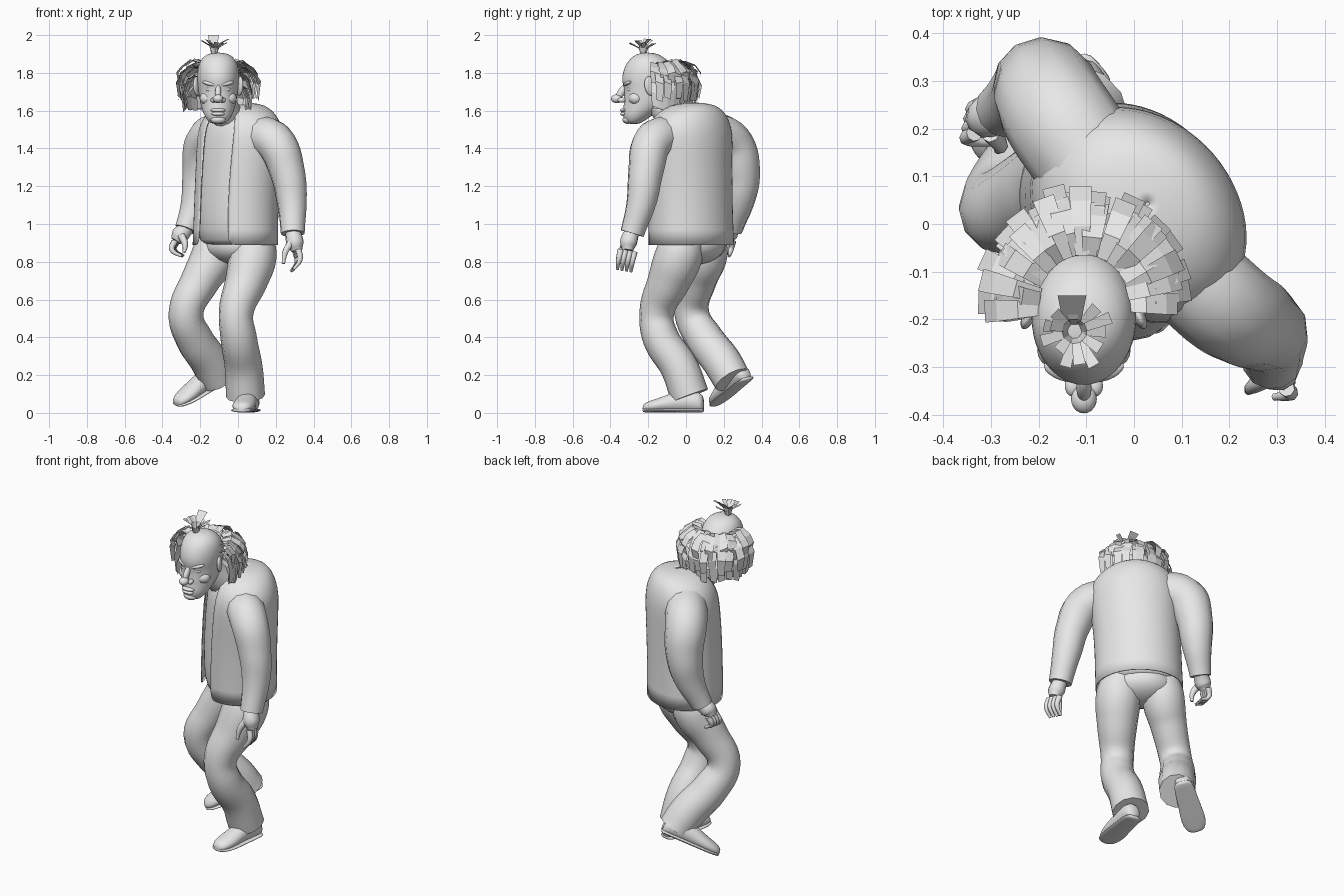
import bpy, bmesh, math, random
from mathutils import Vector, Matrix, Euler

random.seed(4)
if "Cube" in bpy.data.objects:
    bpy.data.objects.remove(bpy.data.objects["Cube"])

grey = bpy.data.materials.new("plain_grey")
grey.use_nodes = True
grey.diffuse_color = (0.8, 0.8, 0.8, 1)
grey.node_tree.nodes["Principled BSDF"].inputs["Base Color"].default_value = (0.8, 0.8, 0.8, 1)


def finish(name, bm, smooth=True, subdivide=0):
    bmesh.ops.recalc_face_normals(bm, faces=bm.faces)
    for face in bm.faces:
        face.smooth = smooth
    mesh = bpy.data.meshes.new(name)
    bm.to_mesh(mesh)
    bm.free()
    mesh.materials.append(grey)
    obj = bpy.data.objects.new(name, mesh)
    bpy.context.collection.objects.link(obj)
    if subdivide:
        obj.modifiers.new("smooth", 'SUBSURF').levels = subdivide
        obj.modifiers["smooth"].render_levels = subdivide
    return obj


def ball(name, loc, size, rot=(0, 0, 0)):
    bm = bmesh.new()
    m = Matrix.LocRotScale(Vector(loc), Euler([math.radians(r) for r in rot]), Vector(size))
    bmesh.ops.create_uvsphere(bm, u_segments=20, v_segments=12, radius=1, matrix=m)
    return finish(name, bm)


def loft(name, rings, closed=True, cap=True):
    bm = bmesh.new()
    loops = [[bm.verts.new(p) for p in ring] for ring in rings]
    n = len(loops[0])
    for a, b in zip(loops, loops[1:]):
        for i in range(n if closed else n - 1):
            j = (i + 1) % n
            bm.faces.new((a[i], a[j], b[j], b[i]))
    if cap:
        bm.faces.new(loops[0])
        bm.faces.new(loops[-1])
    return finish(name, bm, subdivide=1)


def tube(name, points, sides=4):
    """Round limb through points given as x, y, z, radius."""
    curve = bpy.data.curves.new(name, 'CURVE')
    curve.dimensions = '3D'
    curve.bevel_depth = 1
    curve.bevel_resolution = sides
    curve.resolution_u = 6
    curve.use_fill_caps = True
    spline = curve.splines.new('BEZIER')
    spline.radius_interpolation = 'CARDINAL'
    spline.bezier_points.add(len(points) - 1)
    for bp, (x, y, z, r) in zip(spline.bezier_points, points):
        bp.co, bp.radius = (x, y, z), r
        bp.handle_left_type = bp.handle_right_type = 'AUTO'
    curve.materials.append(grey)
    obj = bpy.data.objects.new(name, curve)
    bpy.context.collection.objects.link(obj)
    bpy.ops.object.select_all(action='DESELECT')
    obj.select_set(True)
    bpy.context.view_layer.objects.active = obj
    bpy.ops.object.convert(target='MESH')
    bpy.ops.object.shade_smooth_by_angle(angle=math.radians(50))


# Torso is turned: u runs across the shoulders, f runs forward
def turned(u, f, z):
    k = math.sqrt(0.5)
    return Vector(((u - f) * k, -(u + f) * k, z))


# Height, half width, half depth, sideways shift, forward shift
torso = [(0.89, .24, .208, -.03, -.01), (1.05, .237, .205, -.025, -.01),
         (1.2, .237, .205, -.02, -.012), (1.36, .243, .203, -.01, -.017),
         (1.47, .25, .2, -.005, -.022), (1.54, .232, .185, -.005, -.025),
         (1.595, .185, .155, -.01, -.033), (1.628, .12, .11, -.01, -.045),
         (1.638, .05, .05, -.01, -.05), (1.64, .004, .004, -.01, -.05)]


def torso_rings(start, end, count, scale):
    rings = []
    for z, w, d, side, shift in torso:
        angles = [math.radians(start + (end - start) * i / count) for i in range(count + 1)]
        rings.append([turned(side + w * scale * math.sin(t), shift + d * scale * math.cos(t), z)
                      for t in angles])
    return rings


jacket = loft("jacket", torso_rings(30, 342, 28, 1), closed=False, cap=False)
shell = jacket.modifiers.new("cloth", 'SOLIDIFY')
shell.thickness = 0.006
shell.offset = 0
shirt = torso_rings(0, 348, 29, 0.95)
centre = sum(shirt[0], Vector()) / len(shirt[0])
loft("shirt", [[centre.lerp(p, k) for p in shirt[0]] for k in (.1, .6, .92)] + shirt[1:])
ball("pelvis", (-.015, .04, .885), (.185, .15, .1), (0, 0, -45))

# Sleeves and trouser legs
tube("left_sleeve", [(.09, -.08, 1.475, .105), (.195, -.175, 1.432, .106), (.26, -.212, 1.28, .094),
                     (.285, -.235, 1.12, .08), (.29, -.285, .95, .064)])
tube("right_sleeve", [(-.08, .11, 1.49, .115), (-.165, .235, 1.43, .116), (-.19, .288, 1.28, .104),
                      (-.215, .28, 1.13, .086), (-.275, .24, .97, .06)])
tube("left_trouser_leg", [(.08, 0, .95, .1), (.08, -.035, .84, .125), (.045, -.09, .7, .113),
                          (-.01, -.155, .53, .092), (.003, -.135, .4, .096),
                          (.03, -.035, .24, .1), (.04, .02, .09, .103)])
tube("right_trouser_leg", [(-.11, .11, .95, .1), (-.125, .1, .84, .12), (-.2, .06, .7, .103),
                           (-.275, .03, .53, .092), (-.23, .1, .39, .1),
                           (-.15, .19, .27, .103), (-.105, .245, .175, .1)])


# Hands: palm, four fingers stepped along the knuckles, thumb
def hand(side, wrist, palm, knuckle, step, joint, tip, thumb):
    base, step = Vector(knuckle), Vector(step)
    tube(side + "_palm", [(*wrist, .04), (*palm, .046), (*(base + step * 1.5), .03)], 3)
    for i in range(4):
        start = base + step * i
        path = [start, start + Vector(joint), start + Vector(tip)]
        tube(f"{side}_finger_{i + 1}", [(*p, r) for p, r in zip(path, (.017, .014, .008))], 2)
    tube(side + "_thumb", [(*p, r) for p, r in zip(thumb, (.02, .016, .009))], 2)


hand("left", (.29, -.285, .96), (.302, -.305, .9), (.32, -.345, .865), (-.005, .024, -.004),
     (.008, -.012, -.055), (-.025, -.018, -.105),
     [(.285, -.32, .91), (.25, -.34, .85), (.24, -.35, .79)])
hand("right", (-.27, .245, .98), (-.308, .225, .94), (-.335, .19, .91), (.004, .02, 0),
     (-.015, -.012, -.045), (.035, -.02, -.08),
     [(-.3, .19, .94), (-.28, .165, .89), (-.285, .155, .85)])


# Shoes: upper and sole lofted from heel to toe
def shoe(side, heel, toe, up):
    heel, toe = Vector(heel), Vector(toe)
    forward = (toe - heel).normalized()
    across = forward.cross(Vector(up)).normalized()
    up = across.cross(forward)
    length = (toe - heel).length
    stations = [(0, .03, .08), (.06, .048, .11), (.3, .052, .125), (.52, .056, .105),
                (.75, .064, .075), (.92, .052, .06), (1, .026, .04)]
    for part, extra, flat in (("upper", 0, 0), ("sole", .007, .024)):
        rings = []
        for s, w, h in stations:
            h = flat or h
            ring = []
            for i in range(16):
                a = math.tau * i / 16
                ring.append(heel + forward * s * length + across * (w + extra) * math.cos(a)
                            + up * h * (.5 + .5 * math.sin(a)))
            rings.append(ring)
        loft(f"{side}_shoe_{part}", rings)


shoe("left", (.075, .095, .002), (.015, -.23, .002), (0, 0, 1))
shoe("right", (-.065, .335, .175), (-.325, .155, .03), (-.3, -.45, .8))

# Neck and head
tube("neck", [(-.02, 0, 1.52, .09), (-.065, -.09, 1.59, .082), (-.105, -.17, 1.69, .075)])
cx = -.105
skull = [(1.528, -.305, -.25, .03), (1.545, -.325, -.22, .056), (1.58, -.338, -.17, .077),
         (1.62, -.33, -.11, .091), (1.67, -.33, -.075, .101), (1.715, -.325, -.062, .106),
         (1.755, -.342, -.055, .11), (1.8, -.337, -.055, .112), (1.85, -.318, -.08, .104),
         (1.888, -.285, -.12, .08), (1.908, -.24, -.17, .035)]
rings = []
for z, front, back, w in skull:
    turns = [math.tau * i / 24 for i in range(24)]
    rings.append([Vector((cx + w * math.cos(t), (front + back) / 2
                          + (back - front) / 2 * math.sin(t), z)) for t in turns])
loft("head", rings)

# Face
ball("nose_bridge", (cx, -.343, 1.697), (.016, .02, .046), (-32, 0, 0))
ball("nose_tip", (cx, -.367, 1.663), (.027, .03, .023))
ball("upper_lip", (cx, -.328, 1.602), (.04, .022, .011))
ball("lower_lip", (cx, -.328, 1.583), (.035, .02, .011))
ball("chin", (cx, -.308, 1.552), (.04, .028, .022))
for side, s in (("left", 1), ("right", -1)):
    ball(side + "_nostril", (cx + s * .023, -.34, 1.656), (.017, .022, .014))
    ball(side + "_eye", (cx + s * .045, -.298, 1.713), (.02, .016, .014))
    ball(side + "_brow", (cx + s * .045, -.308, 1.743), (.042, .02, .012), (0, -s * 14, s * 20))
    ball(side + "_cheek", (cx + s * .052, -.265, 1.665), (.046, .04, .036))
    ball(side + "_ear", (cx + s * .114, -.19, 1.73), (.014, .032, .052), (12, 0, s * 25))


# Hair made of flat bent ribbons
def ribbon(bm, points, side, widths):
    rows = [[bm.verts.new(p - side * w / 2), bm.verts.new(p + side * w / 2)]
            for p, w in zip(points, widths)]
    for a, b in zip(rows, rows[1:]):
        bm.faces.new((a[0], a[1], b[1], b[0]))


bm = bmesh.new()
for top, reach, drop in ((1.85, .97, .11), (1.82, 1, .16), (1.78, .9, .17), (1.73, .78, .12)):
    for i in range(20):
        a = math.radians(4 + 176 * i / 19 + random.uniform(-5, 5))
        out = Vector((math.cos(a), math.sin(a), 0))
        side = Vector((-out.y, out.x, random.uniform(-.4, .4))).normalized()
        grow = reach * random.uniform(.9, 1.05)
        path = []
        for r, fall in ((.09, 0), (.14, -.012), (.185, .02), (.21, .5 * drop), (.2, drop)):
            long = r * (grow if r > .1 else 1) * (1 + .18 * max(out.y, 0))
            path.append(Vector((cx, -.172, top + random.uniform(-.01, .01) - fall)) + out * long)
        ribbon(bm, path, side, (.03, .038, .046, .048, .036))
finish("hair_fringe", bm, smooth=False)

bm = bmesh.new()
for i in range(14):
    a = math.tau * i / 14 + random.uniform(-.2, .2)
    out = Vector((math.cos(a), math.sin(a), 0))
    side = Vector((-out.y, out.x, random.uniform(-.3, .3))).normalized()
    high = random.uniform(.035, .06)
    path = [Vector((-.125, -.225, 1.895 + h)) + out * r
            for r, h in ((.012, 0), (.025, high), (random.uniform(.05, .085), high + .025))]
    ribbon(bm, path, side, (.012, .018, .026))
ribbon(bm, [Vector((-.13, y, z)) for y, z in ((-.21, 1.9), (-.2, 1.95), (-.15, 2))],
       Vector((1, 0, 0)), (.025, .04, .06))
finish("hair_tuft", bm, smooth=False)
